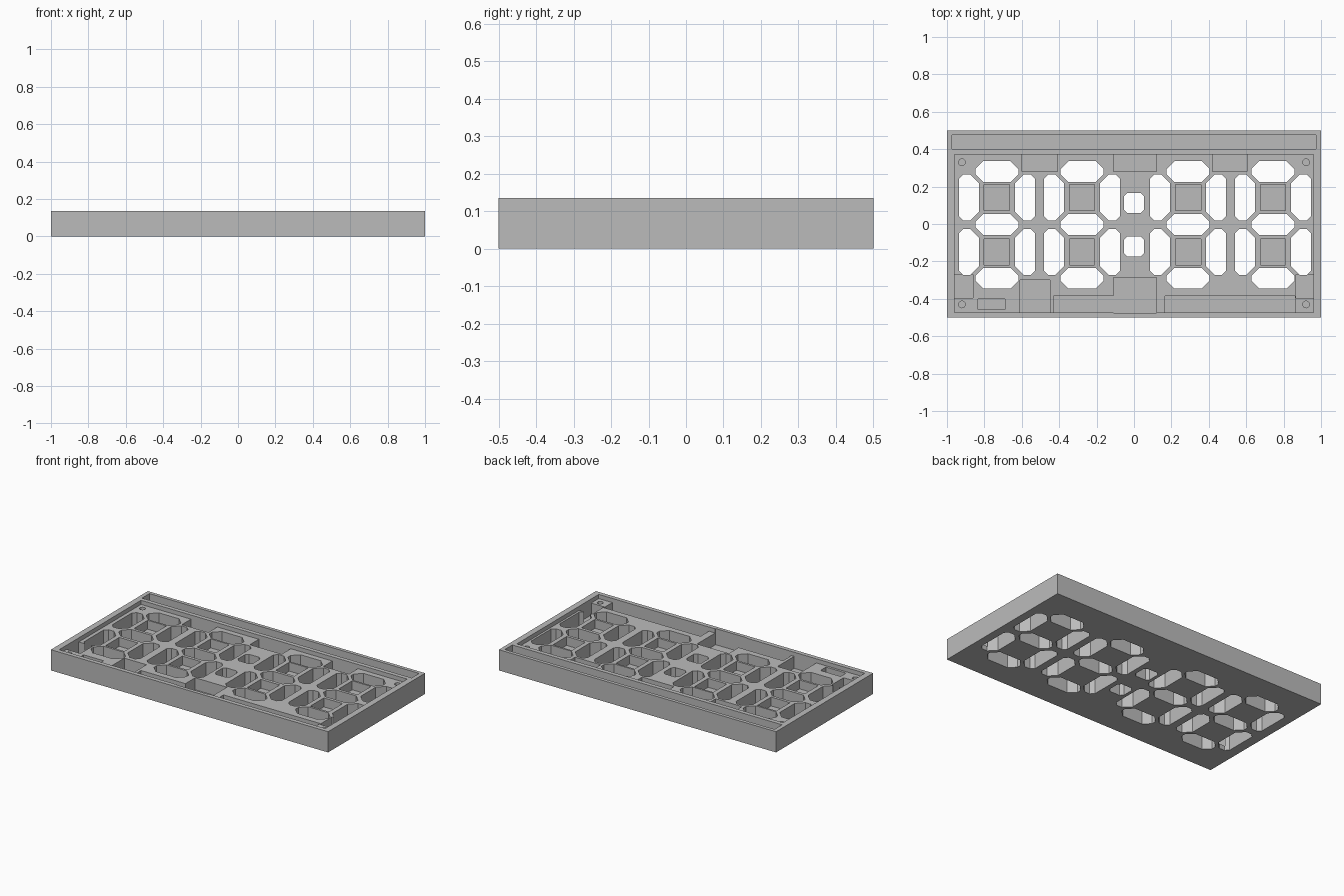
import bpy, bmesh, math

cube = bpy.data.objects.get("Cube")
if cube:
    bpy.data.objects.remove(cube, do_unlink=True)

TOP = 0.135          # full height
BOARD = 0.108        # floor of the shallow board recess
DEEP = 0.03          # floor of the component pockets

grey = bpy.data.materials.new("plain grey")
grey.use_nodes = True
grey.diffuse_color = (0.5, 0.5, 0.5, 1)
grey.node_tree.nodes["Principled BSDF"].inputs["Base Color"].default_value = (0.5, 0.5, 0.5, 1)


def prism(bm, outline, low, high):
    """Extrude a flat outline between two heights."""
    base = bm.faces.new([bm.verts.new((x, y, low)) for x, y in outline])
    made = bmesh.ops.extrude_face_region(bm, geom=[base])["geom"]
    verts = [v for v in made if isinstance(v, bmesh.types.BMVert)]
    bmesh.ops.translate(bm, verts=verts, vec=(0, 0, high - low))


def rect(x0, x1, y0, y1):
    return [(x0, y0), (x1, y0), (x1, y1), (x0, y1)]


def chamfered(cx, cy, hx, hy, left, right):
    """Rectangle with separate corner cuts on its left and right sides."""
    return [(cx - hx + left, cy - hy), (cx + hx - right, cy - hy),
            (cx + hx, cy - hy + right), (cx + hx, cy + hy - right),
            (cx + hx - right, cy + hy), (cx - hx + left, cy + hy),
            (cx - hx, cy + hy - left), (cx - hx, cy - hy + left)]


def circle(cx, cy, r, n=24):
    return [(cx + r * math.cos(2 * math.pi * i / n),
             cy + r * math.sin(2 * math.pi * i / n)) for i in range(n)]


def solid(name, pieces):
    bm = bmesh.new()
    for piece in pieces:
        prism(bm, *piece)
    bmesh.ops.recalc_face_normals(bm, faces=bm.faces[:])
    mesh = bpy.data.meshes.new(name)
    bm.to_mesh(mesh)
    bm.free()
    mesh.materials.append(grey)
    obj = bpy.data.objects.new(name, mesh)
    bpy.context.scene.collection.objects.link(obj)
    return obj


def carve(target, name, pieces):
    """Cut a set of separate prisms out of the target."""
    cutter = solid(name, pieces)
    cutter.hide_render = True
    mod = target.modifiers.new(name, 'BOOLEAN')
    mod.operation = 'DIFFERENCE'
    mod.solver = 'EXACT'
    mod.object = cutter
    bpy.ops.object.select_all(action='DESELECT')
    bpy.context.view_layer.objects.active = target
    target.select_set(True)
    bpy.ops.object.modifier_apply(modifier=mod.name)
    bpy.data.objects.remove(cutter, do_unlink=True)


housing = solid("display_housing", [(rect(-1, 1, -0.5, 0.5), 0, TOP)])

# Board recess and the long slot behind it
carve(housing, "board_recess", [
    (rect(-0.96, 0.96, -0.472, 0.372), BOARD, 0.3),
    (rect(-0.973, 0.973, 0.4, 0.477), DEEP, 0.3)])

# Component pockets along the back and front edges
pockets = [(-0.60, -0.41, 0.28, 0.372), (-0.11, 0.12, 0.28, 0.372), (0.42, 0.605, 0.28, 0.372),
           (-0.96, -0.86, -0.395, -0.27), (-0.835, -0.69, -0.457, -0.4),
           (-0.61, -0.45, -0.472, -0.3), (0.165, 0.862, -0.472, -0.385),
           (0.867, 0.96, -0.395, -0.27), (-0.11, 0.12, -0.477, -0.285)]
carve(housing, "pockets", [(rect(*p), DEEP, 0.3) for p in pockets])
carve(housing, "front_channel", [(rect(-0.43, -0.1, -0.472, -0.385), DEEP, 0.3)])

# Segment openings, with a square pocket inside each loop
segments, squares = [], []
for cx in (-0.733, -0.278, 0.289, 0.743):
    for y in (0.28, -0.003, -0.29):
        segments.append((chamfered(cx, y, 0.115, 0.056, 0.042, 0.042), -0.1, 0.3))
    for y in (0.142, -0.15):
        segments.append((chamfered(cx - 0.15, y, 0.053, 0.122, 0.022, 0.045), -0.1, 0.3))
        segments.append((chamfered(cx + 0.15, y, 0.053, 0.122, 0.045, 0.022), -0.1, 0.3))
        squares.append((rect(cx - 0.068, cx + 0.068, y - 0.07, y + 0.07), 0.05, 0.3))
# Colon openings
for y in (0.113, -0.12):
    segments.append((chamfered(0, y, 0.054, 0.054, 0.018, 0.018), -0.1, 0.3))
carve(housing, "segments", segments)
carve(housing, "squares", squares)

# Blind screw holes in the corners
carve(housing, "screw_holes", [(circle(x, y, 0.018), DEEP, 0.3)
                               for x in (-0.92, 0.92) for y in (0.33, -0.43)])
